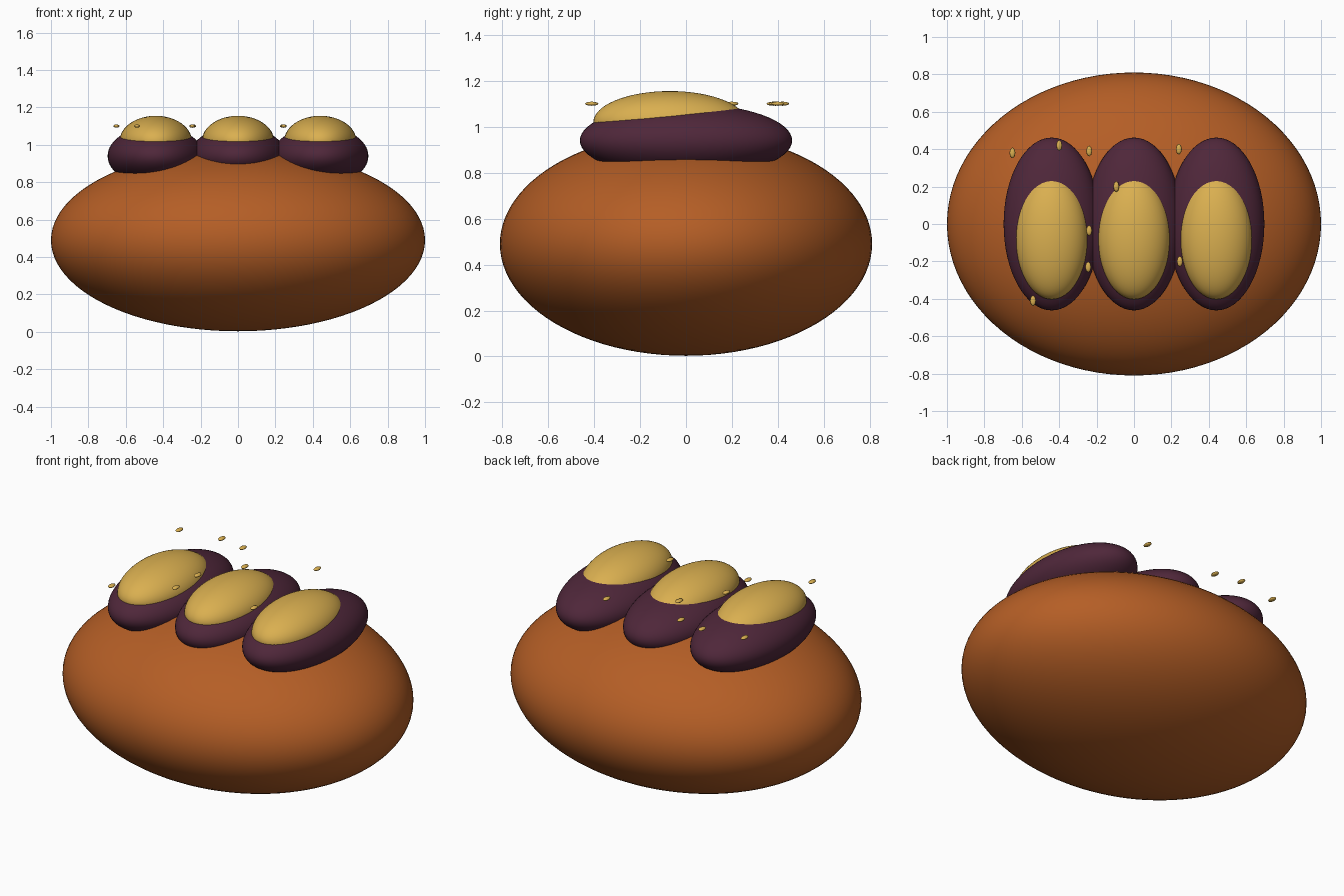
import bpy

if "Cube" in bpy.data.objects:
    bpy.data.objects.remove(bpy.data.objects["Cube"])


def material(name, color):
    m = bpy.data.materials.new(name)
    m.diffuse_color = (*color, 1)
    m.use_nodes = True
    m.node_tree.nodes["Principled BSDF"].inputs["Base Color"].default_value = m.diffuse_color
    return m


crust = material("baked brown", (0.46, 0.112, 0.019))
shell = material("dark plum", (0.078, 0.020, 0.042))
gold = material("golden yellow", (0.70, 0.43, 0.08))


def ellipsoid(name, center, radii, mat, segments=64, rings=32):
    bpy.ops.mesh.primitive_uv_sphere_add(segments=segments, ring_count=rings,
                                         radius=1, location=center)
    ob = bpy.context.object
    ob.name = name
    ob.scale = radii
    bpy.ops.object.transform_apply(location=False, rotation=False, scale=True)
    ob.data.materials.append(mat)
    bpy.ops.object.shade_smooth()
    return ob


# Bread body
ellipsoid("bun", (0, 0, 0.49), (1.0, 0.81, 0.487), crust, 96, 48)

# Three plum pieces, each with a golden dome set slightly to the front
for x in (-0.44, 0, 0.44):
    ellipsoid("plum_piece", (x, 0, 0.94), (0.257, 0.462, 0.16), shell)
    ellipsoid("golden_dome", (x, -0.07, 1.02), (0.193, 0.333, 0.135), gold)

# Scattered crumbs hovering at one level
crumbs = [(-0.65, 0.38), (-0.40, 0.42), (-0.24, 0.39), (0.24, 0.40),
          (-0.095, 0.20), (-0.24, -0.035), (-0.245, -0.23), (0.245, -0.20),
          (-0.54, -0.41)]
for x, y in crumbs:
    ellipsoid("crumb", (x, y, 1.10), (0.016, 0.029, 0.009), gold, 8, 6)
